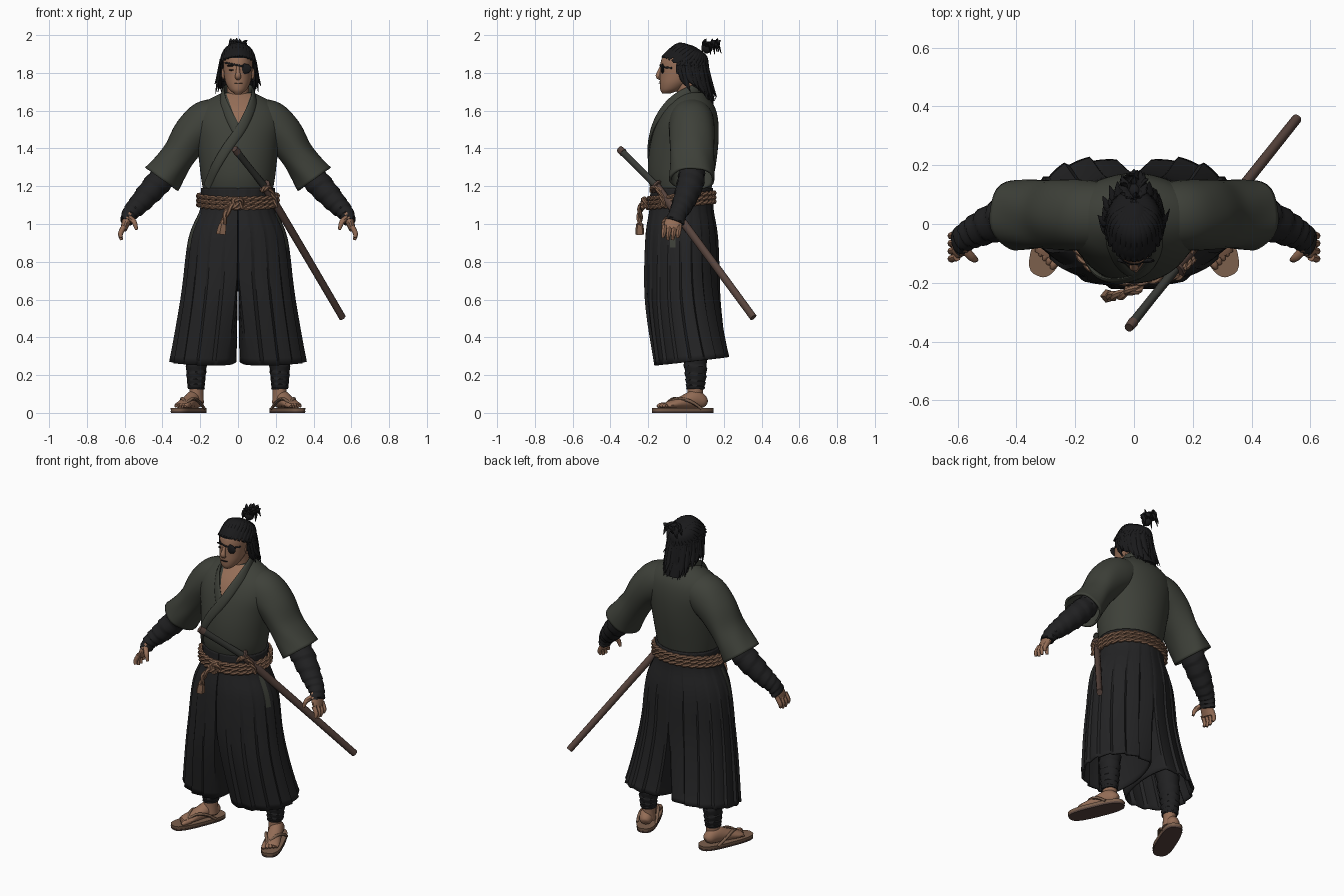
import bpy, bmesh, random
from math import sin, cos, pi, radians, sqrt
from mathutils import Vector, Matrix

random.seed(4)
cube = bpy.data.objects.get("Cube")
if cube:
    bpy.data.objects.remove(cube)


def paint(name, *rgb):
    m = bpy.data.materials.new(name)
    m.use_nodes = True
    m.diffuse_color = (*rgb, 1)
    node = m.node_tree.nodes["Principled BSDF"]
    node.inputs["Base Color"].default_value = (*rgb, 1)
    node.inputs["Roughness"].default_value = .9
    return m


SKIN = paint("skin", .3, .155, .095)
GREEN = paint("jacket green", .048, .052, .041)
BLACK = paint("trouser black", .017, .017, .018)
WRAP = paint("wrap charcoal", .015, .015, .016)
HAIR = paint("hair black", .010, .010, .011)
ROPE = paint("rope tan", .24, .13, .08)
WOOD = paint("scabbard brown", .095, .057, .046)
GRIP = paint("grip grey green", .04, .042, .037)
STRAW = paint("sandal straw", .2, .115, .073)


def spline(keys, sub):
    out = []
    for i in range(len(keys) - 1):
        four = [keys[min(max(i + o, 0), len(keys) - 1)] for o in (-1, 0, 1, 2)]
        for s in range(sub):
            t = s / sub
            out.append(tuple(.5 * (2*b + (c-a)*t + (2*a - 5*b + 4*c - d)*t*t
                             + (3*b - a - 3*c + d)*t**3) for a, b, c, d in zip(*four)))
    return out + [keys[-1]]


def finish(name, bm, mats, mirror=False, thick=0, angle=45):
    bmesh.ops.recalc_face_normals(bm, faces=bm.faces)
    me = bpy.data.meshes.new(name)
    bm.to_mesh(me)
    bm.free()
    for m in mats if isinstance(mats, list) else [mats]:
        me.materials.append(m)
    me.shade_smooth()
    me.set_sharp_from_angle(angle=radians(angle))
    ob = bpy.data.objects.new(name, me)
    bpy.context.collection.objects.link(ob)
    if thick:
        mod = ob.modifiers.new("thickness", "SOLIDIFY")
        mod.thickness, mod.offset = thick, -1
    if mirror:
        ob.modifiers.new("mirror", "MIRROR").use_mirror_merge = False
    return ob


def tube(bm, keys, n=10, sub=4, ref=(0, 1, 0), shape=None, cap=True, flat=False, xf=Matrix()):
    """Sweep an ellipse along keys of (x, y, z, half width, half depth)."""
    ks = spline(keys, sub)
    pts = [Vector(k[:3]) for k in ks]
    rings = []
    for i, (p, k) in enumerate(zip(pts, ks)):
        t = Vector((0, 0, 1)) if flat else (pts[min(i+1, len(pts)-1)] - pts[max(i-1, 0)]).normalized()
        r = Vector(ref(p) if callable(ref) else ref)
        v = (r - t * r.dot(t)).normalized()
        u = v.cross(t)
        ring = []
        for j in range(n):
            a = 2 * pi * j / n
            m = shape(a, i / (len(ks) - 1)) if shape else 1
            ring.append(bm.verts.new(xf @ (p + u*cos(a)*k[3]*m + v*sin(a)*k[4]*m)))
        rings.append(ring)
    for lo, hi in zip(rings, rings[1:]):
        for j in range(n):
            bm.faces.new((lo[j], lo[(j+1) % n], hi[(j+1) % n], hi[j]))
    if cap:
        bm.faces.new(rings[0])
        bm.faces.new(rings[-1])


def loft(name, keys, mat, mirror=False, thick=0, **kw):
    bm = bmesh.new()
    tube(bm, keys, **kw)
    return finish(name, bm, mat, mirror, thick)


def blob(name, centre, radii, mat, mirror=False):
    bm = bmesh.new()
    bmesh.ops.create_uvsphere(bm, u_segments=16, v_segments=10, radius=1,
                              matrix=Matrix.Translation(centre) @ Matrix.Diagonal((*radii, 1)))
    return finish(name, bm, mat, mirror)


def rope(name, pts, r, sub=24, ref=(0, 0, 1)):
    """Two strands twisted round a path."""
    path = [Vector(p) for p in spline(pts, sub)]
    bm = bmesh.new()
    for phase in (0, pi):
        ang, keys = phase, []
        for i, p in enumerate(path):
            step = path[min(i+1, len(path)-1)] - path[max(i-1, 0)]
            t = step.normalized()
            v = (Vector(ref) - t * t.dot(Vector(ref))).normalized()
            q = p + (v * cos(ang) + v.cross(t) * sin(ang)) * r * .45
            keys.append((*q, r * .65, r * .65))
            ang += step.length / r * .5
        tube(bm, keys, n=6, sub=1, ref=ref)
    return finish(name, bm, ROPE)


def section(z, front, back, half):
    return (0, (front + back) / 2, z, half, (back - front) / 2)


def front(x, z, keys):
    k = min(keys, key=lambda q: abs(q[2] - z))
    return k[1] - k[4] * sqrt(max(0, 1 - (x / k[3]) ** 2))


def bandage(a, s):
    return 1 + .13 * ((s * 8 + a / (2 * pi)) % 1 - .2)


# Jacket body and wide sleeves
torso = [section(1.16, -.18, .13, .18), section(1.24, -.2, .145, .195), section(1.34, -.2, .162, .207),
         section(1.44, -.185, .172, .22), section(1.53, -.158, .172, .235), section(1.6, -.122, .16, .22),
         section(1.65, -.08, .135, .17), section(1.695, -.035, .1, .085)]
loft("jacket_body", torso, GREEN, n=48, flat=True)
body = spline(torso, 20)
loft("sleeves", [(.09, .03, 1.57, .1, .11), (.165, .03, 1.535, .12, .12), (.24, .032, 1.472, .107, .12),
                 (.305, .032, 1.378, .09, .116), (.357, .032, 1.305, .095, .118), (.405, .032, 1.238, .108, .12)],
     GREEN, True, .012, n=32, cap=False, shape=lambda a, s: 1 + .025 * s * sin(5*a + 9*s))

# Bare chest opening
bm = bmesh.new()
rows = []
for i in range(13):
    z = 1.69 - .18 * i / 12
    w = .064 * (1 - i / 12) + .002
    rows.append([bm.verts.new((x, front(x, z, body) - .004, z)) for x in (.004 + w*k/3 for k in range(-3, 4))])
for a, b in zip(rows, rows[1:]):
    for j in range(6):
        bm.faces.new((a[j], a[j+1], b[j+1], b[j]))
finish("chest_opening", bm, SKIN)


# Crossed collar bands
def collar(name, side, path, lift):
    keys = [(0, .09, 1.7, .028, .009), (side*.055, .06, 1.71, .028, .009), (side*.08, .005, 1.695, .028, .009)]
    keys += [(x, front(x, z, body) - lift, z, .026, .009) for x, z in path]
    loft(name, keys, GREEN, n=12, sub=8, ref=lambda p: (p.x, p.y - .04, 0))


collar("under_collar", -1, [(-.08, 1.65), (-.055, 1.59), (-.025, 1.53), (0, 1.485)], .002)
collar("over_collar", 1, [(.082, 1.65), (.055, 1.58), (.012, 1.5), (-.06, 1.4), (-.12, 1.3), (-.165, 1.2)], .009)

# Pleated split trousers
bm = bmesh.new()
rows, ARC, IN = [], 60, 12
for a, f, b, z in spline([(.196, -.19, .143, 1.19), (.2, -.195, .145, 1.08), (.262, -.218, .168, .92),
                          (.3, -.22, .182, .6), (.352, -.168, .23, .25)], 6):
    s = min(max((.72 - z) / .47, 0), 1)
    cy, d, ring = (f + b) / 2, (b - f) / 2, []
    for j in range(ARC + IN):
        if j < ARC:
            th, ph = pi * (j / ARC - .5), radians(250 * j / ARC - 125)
            half = Vector((a * cos(th), cy + d * sin(th)))
            pleat = 1 + ((j % 6) / 5 - .6) * (.02 + .09 * min(max(1.1 - z, 0), .6))
        else:
            q = (j - ARC) / IN
            ph, pleat = radians(125 + 110 * q), 1
            half = Vector((0, b + (f - b) * q))
        p = half.lerp(Vector((a/2 + a/2*cos(ph), cy + d*sin(ph))), s * .55)
        p = Vector((a / 2, cy)) + (p - Vector((a / 2, cy))) * pleat
        ring.append(bm.verts.new((max(p.x, 0) + .008 * s, p.y, z + s**4 * .12 * (p.y + .165))))
    rows.append(ring)
for lo, hi in zip(rows, rows[1:]):
    for j in range(ARC + IN):
        k = (j + 1) % (ARC + IN)
        face = bm.faces.new((lo[j], lo[k], hi[k], hi[j]))
        # Jacket cloth shows through the hip slit
        face.material_index = int(24 <= j < 27 and .88 < face.calc_center_median().z < 1.06)
finish("pleated_trousers", bm, [BLACK, GREEN], True, .01, 25)

# Rope belt, knot and hanging end
for i, z in enumerate((1.103, 1.126, 1.149)):
    loop = [(.209 * sin(t), -.026 - .174 * cos(t), z - .016 * cos(t)) for t in (k * pi / 8 for k in range(17))]
    rope(f"belt_rope_{i + 1}", loop, .0135, 12)
rope("belt_knot", [(.02, -.205, 1.09), (.012, -.222, 1.13), (-.02, -.225, 1.125), (-.018, -.228, 1.09),
                   (.012, -.225, 1.09)], .015, 8, (0, 1, 0))
rope("rope_tail", [(0, -.222, 1.11), (-.035, -.238, 1.09), (-.065, -.245, 1.05), (-.08, -.245, .99)],
     .017, 10, (0, 1, 0))
loft("rope_tassel", [(-.08, -.245, 1.0, .018, .018), (-.085, -.245, .97, .023, .021), (-.088, -.245, .945, .025, .022)],
     ROPE, shape=lambda a, s: 1 + .1 * cos(5 * a))
rope("scabbard_tie", [(.125, -.18, 1.17), (.15, -.18, 1.195), (.17, -.15, 1.185), (.195, -.125, 1.13), (.2, -.12, 1.09)],
     .013, 8, (0, 1, 0))

# Sheathed sword
up = dict(ref=(0, 0, 1), n=12)
loft("sword_grip", [(-.01, -.343, 1.388, .016, .02), (.06, -.255, 1.3, .015, .018), (.14, -.155, 1.2, .016, .02)], GRIP, **up)
loft("sword_pommel", [(-.018, -.353, 1.398, .015, .019), (-.002, -.333, 1.378, .018, .022)], WOOD, **up)
loft("sword_guard", [(.138, -.158, 1.203, .034, .036), (.144, -.15, 1.196, .034, .036)], WOOD, **up)
loft("scabbard", [(.14, -.155, 1.2, .018, .022), (.22, -.06, 1.07, .018, .022), (.38, .14, .8, .018, .021),
                  (.553, .357, .505, .017, .02)], WOOD, **up)

# Wrapped forearms and hands
loft("forearm_wraps", [(.36, .033, 1.29, .06, .064), (.43, .022, 1.21, .066, .068), (.52, -.015, 1.11, .054, .056),
                       (.572, -.043, 1.055, .041, .046), (.592, -.06, 1.01, .031, .05)],
     WRAP, True, n=20, sub=12, shape=bandage)
bm = bmesh.new()
tube(bm, [(.57, -.045, 1.06, .028, .04), (.592, -.065, 1.01, .023, .048), (.606, -.074, .97, .017, .044)], n=14)
for i in range(4):
    y = -.113 + .026 * i
    tube(bm, [(.602, y, .99, .014, .0135), (.622, y - .005, .95, .013, .0125),
              (.617, y - .01, .91 + .012 * abs(i - 1.5), .008, .008)], n=8)
tube(bm, [(.577, -.085, 1.035, .015, .017), (.55, -.115, 1.01, .014, .014), (.537, -.122, .97, .008, .008)], n=8)
finish("hands", bm, SKIN, True)

# Wrapped shins, feet and sandals
loft("shin_wraps", [(.222, .05, .125, .042, .046), (.22, .05, .25, .053, .058), (.205, .03, .5, .068, .07)],
     WRAP, True, n=20, sub=24, shape=bandage)
turn = Matrix.Translation((.24, .033, 0)) @ Matrix.Rotation(radians(23), 4, "Z")


def boxy(a, s):
    return (abs(cos(a)) ** 3 + abs(sin(a)) ** 3) ** (-1 / 3)


for name, z, top, mat in (("sandal_soles", 0, .01, WOOD), ("sandal_tops", .01, .027, STRAW)):
    loft(name, [(0, -.055, z, .056, .17), (0, -.055, top, .058, .172)], mat, True,
         n=40, sub=1, flat=True, shape=boxy, xf=turn)
bm = bmesh.new()
tube(bm, [(0, .078, .05, .02, .02), (0, .06, .058, .036, .036), (0, .015, .07, .04, .05), (0, -.06, .055, .043, .034),
          (0, -.13, .042, .047, .02), (0, -.155, .038, .036, .012)], n=16, ref=(0, 0, 1), xf=turn)
tube(bm, [(-.012, .02, .05, .04, .045), (-.012, .022, .1, .037, .042), (-.012, .024, .16, .038, .042)], n=16, xf=turn)
for i in range(5):
    x, r = -.036 + .018 * i, .014 - .0012 * i
    tube(bm, [(x, -.13, .042, r, r), (x, -.168 + .007 * i, .039, r, r), (x, -.186 + .008 * i, .034, r/2, r/2)],
         n=8, ref=(0, 0, 1), xf=turn)
finish("feet", bm, SKIN, True)
bm = bmesh.new()
for side in (-1, 1):
    tube(bm, [(-.02, -.14, .05, .007, .007), (side*.03 - .01, -.09, .075, .009, .009),
              (side*.05, -.03, .06, .009, .009), (side*.054, .03, .022, .008, .008)], n=8, ref=(0, 0, 1), xf=turn)
finish("sandal_thongs", bm, STRAW, True)

# Neck, head and face
loft("neck", [(0, .02, 1.58, .075, .07), (0, .015, 1.66, .062, .06), (0, 0, 1.76, .056, .058)], SKIN, n=24, flat=True)
skull = [section(1.692, -.126, -.08, .022), section(1.71, -.136, -.03, .045), section(1.745, -.139, .02, .064),
         section(1.785, -.138, .06, .073), section(1.825, -.137, .08, .077), section(1.86, -.133, .085, .077),
         section(1.89, -.12, .08, .068), section(1.93, -.07, .05, .04)]
loft("head", skull, SKIN, n=32, flat=True)
face = spline(skull, 20)
loft("nose", [(0, -.128, 1.84, .008, .008), (0, -.141, 1.805, .011, .012), (0, -.148, 1.782, .016, .013),
              (0, -.133, 1.767, .012, .008)], SKIN)
blob("ears", (.078, -.02, 1.795), (.01, .018, .03), SKIN, True)
for name, x, z, w, h in (("eye", -.034, 1.815, .015, .004), ("brow", -.036, 1.838, .023, .005),
                         ("mouth", .002, 1.745, .022, .0025), ("eyepatch", .035, 1.822, .036, .027)):
    blob(name, (x, front(x, z, face) + .001, z), (w, .009, h), HAIR)
loft("eyepatch_strap", [(x, front(x, 1.84 - x * .2, face) - .001, 1.84 - x * .2, .005, .003)
                        for x in (-.07, -.05, -.025, 0, .025, .05, .07)], HAIR, ref=lambda p: (p.x, p.y, 0))

# Hair cap swept back to the topknot
C, R = Vector((0, -.012, 1.823)), Vector((.1, .13, .13))


def scalp(az, el, out=1):
    return C + Vector((R.x * cos(el) * sin(az), -R.y * cos(el) * cos(az), R.z * sin(el))) * out


bm = bmesh.new()
bmesh.ops.create_uvsphere(bm, u_segments=40, v_segments=28, radius=1,
                          matrix=Matrix.Translation(C) @ Matrix.Diagonal((*R, 1)))
bare = []
for f in bm.faces:
    m = f.calc_center_median()
    if m.z < (1.885 if m.y < -.06 else 1.8 if m.y < -.01 else 1.75):
        bare.append(f)
bmesh.ops.delete(bm, geom=bare, context="FACES")
finish("hair_cap", bm, HAIR)


def lock(bm, a, b, c, w):
    tube(bm, [(*a, w * .5, w * .3), (*b, w, w * .5), (*c, w * .1, w * .1)], n=6, sub=5, ref=lambda p: p - C)


bm = bmesh.new()
knot = scalp(pi, .85)
for i in range(30):
    az = 2 * pi * i / 30
    root = scalp(az, .1 + .4 * max(0, cos(az)))
    mid = (root + knot) / 2 - C
    mid *= 1.02 / sqrt(sum((m / r) ** 2 for m, r in zip(mid, R)))
    lock(bm, root, C + mid, knot, .016)
finish("swept_hair", bm, HAIR)

# Loose hair at the back and sides
loft("back_hair", [(0, .03, 1.86, .08, .07), (0, .06, 1.78, .085, .06), (0, .098, 1.71, .07, .042),
                   (0, .135, 1.65, .045, .018)], HAIR, n=20, flat=True)
bm = bmesh.new()
for i in range(36):
    az = radians(78 + 204 * i / 35)
    back = max(0, -cos(az))
    end = Vector((sin(az) * random.uniform(.085, .125), .03 + .125 * back + random.uniform(-.015, .015),
                  random.uniform(1.69, 1.75) - .08 * back))
    root = scalp(az, random.uniform(.1, .4))
    lock(bm, root, (scalp(az, -.2, 1.03) * 2 + end) / 3, end, random.uniform(.012, .018))
finish("loose_hair", bm, HAIR)

# Topknot with a tie and bushy tuft
blob("topknot_base", (0, .112, 1.935), (.028, .03, .032), HAIR)
bm = bmesh.new()
for i in range(26):
    az = 2 * pi * i / 26
    spread = random.uniform(.5, 1)
    tip = Vector((.055 * sin(az) * spread, .135 + .055 * cos(az) * spread, random.uniform(1.89, 1.998)))
    lock(bm, (0, .11, 1.925), Vector((.032 * sin(az), .128 + .035 * cos(az), 1.955)), tip, .017)
finish("topknot_tuft", bm, HAIR)
